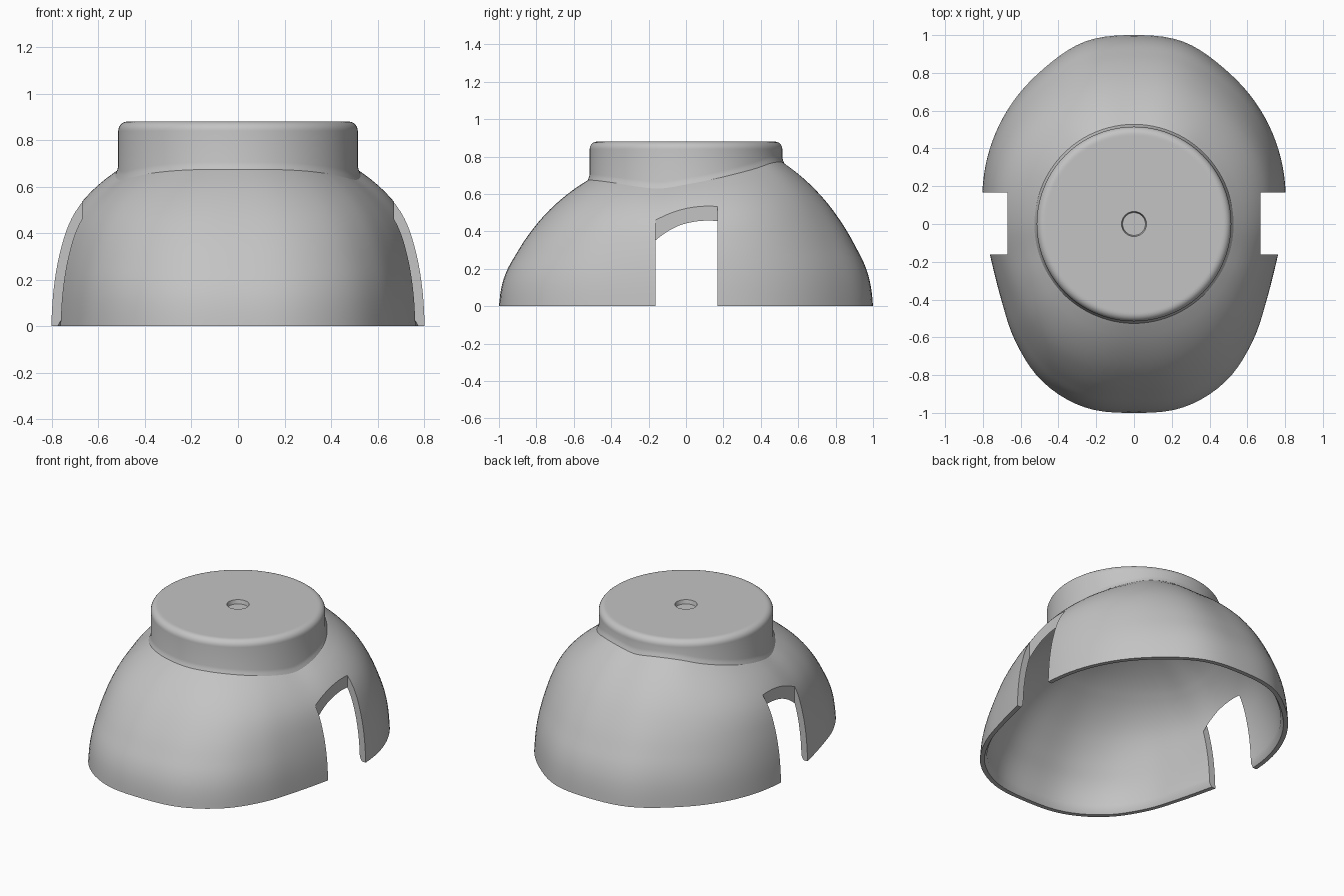
import bpy, bmesh, math
from math import sin, cos, pi

if "Cube" in bpy.data.objects:
    bpy.data.objects.remove(bpy.data.objects["Cube"], do_unlink=True)

GREY = (0.55, 0.55, 0.55, 1)
mat = bpy.data.materials.new("plain grey")
mat.use_nodes = True
mat.diffuse_color = GREY
mat.node_tree.nodes["Principled BSDF"].inputs["Base Color"].default_value = GREY

# Rim radius and collar seam height, every 15 degrees from front to back
RIM = [1, 1.005, .965, .885, .81, .78, .795, .828, .868, .91, .952, 1, 1]
SEAM = [.69, .69, .685, .675, .66, .65, .67, .695, .725, .755, .785, .79, .78]
# Bulge of the wall from rim to collar, at the ends and at the sides
END = [1, .985, .955, .9, .82, .735, .635, .52, .38, .21, 0]
SIDE = [1, .99, .975, .95, .915, .865, .8, .7, .54, .31, 0]
SEGMENTS = 120
NECK = 0.5
CROWN = 0.81
DROP = 0.055


def spline(values, t, mirror=False):
    """Smooth curve through evenly spaced values, t from 0 to 1."""
    last = len(values) - 1
    x = min(max(t, 0), 1) * last
    i = min(int(x), last - 1)
    f = x - i

    def at(k):
        if 0 <= k <= last:
            return values[k]
        inner = values[-k] if k < 0 else values[2 * last - k]
        if mirror:
            return inner
        return 2 * values[0 if k < 0 else last] - inner

    a, b, c, d = (at(i + k) for k in (-1, 0, 1, 2))
    return b + f * (c - a + f * (2*a - 5*b + 4*c - d + f * (3*(b - c) + d - a))) / 2


def around(values, angle):
    """Read a front-to-back list at any angle, same on left and right."""
    return spline(values, (math.asin(max(-1, min(1, sin(angle)))) + pi / 2) / pi, True)


def loft(name, rings):
    """Skin rings, each a function of angle giving (radius, height); cap both ends."""
    bm = bmesh.new()
    loops = []
    for ring in rings:
        loop = []
        for i in range(SEGMENTS):
            a = 2 * pi * i / SEGMENTS
            r, z = ring(a)
            loop.append(bm.verts.new((r * cos(a), r * sin(a), z)))
        loops.append(loop)
    for low, high in zip(loops, loops[1:]):
        for i in range(SEGMENTS):
            j = (i + 1) % SEGMENTS
            bm.faces.new((low[i], low[j], high[j], high[i]))
    bm.faces.new(loops[0])
    bm.faces.new(loops[-1])
    bmesh.ops.recalc_face_normals(bm, faces=bm.faces)
    mesh = bpy.data.meshes.new(name)
    bm.to_mesh(mesh)
    bm.free()
    obj = bpy.data.objects.new(name, mesh)
    bpy.context.collection.objects.link(obj)
    mesh.materials.append(mat)
    return obj


def wall(w, thick, drop):
    """Ring on the wall at fraction w of its height."""
    def ring(a):
        side = cos(a) ** 2
        u = spline(END, w) * (1 - side) + spline(SIDE, w) * side
        return (NECK + (around(RIM, a) - thick - NECK) * u,
                (around(SEAM, a) - drop) * w)
    return ring


def crown(f, drop):
    """Ring on the closed crown under the collar."""
    def ring(a):
        h = around(SEAM, a)
        return NECK * f, h + (CROWN - h) * (1 - f * f) - drop
    return ring


def finish(obj, angle):
    bpy.ops.object.select_all(action='DESELECT')
    obj.select_set(True)
    bpy.context.view_layer.objects.active = obj
    bpy.ops.object.shade_smooth_by_angle(angle=math.radians(angle))


# Hollow shell: inner crown, inner wall, rim softened inside, outer wall, outer crown
STEPS = 24
levels = [i / STEPS for i in range(STEPS + 1)]
crowns = [.85, .7, .5, .3, .1, .01]
rings = [crown(f, DROP) for f in reversed(crowns)]
rings += [wall(w, .042, DROP) for w in reversed(levels[1:])]
rings.append(lambda a: (around(RIM, a) - .028, 0))
rings += [wall(w, 0, 0) for w in levels]
rings += [crown(f, 0) for f in crowns]
shell = loft("domed_shell", rings)

# Open slots on both sides
for s in (-1, 1):
    bpy.ops.mesh.primitive_cube_add(size=1, location=(s * 0.97, 0.003, 0.4))
    cutter = bpy.context.object
    cutter.name = "slot_cutter"
    cutter.scale = (0.6, 0.33, 1.2)
    cutter.hide_render = True
    bpy.context.view_layer.update()
    mod = shell.modifiers.new("slot", 'BOOLEAN')
    mod.operation = 'DIFFERENCE'
    mod.solver = 'EXACT'
    mod.object = cutter
    bpy.ops.object.select_all(action='DESELECT')
    shell.select_set(True)
    bpy.context.view_layer.objects.active = shell
    bpy.ops.object.modifier_apply(modifier=mod.name)
    bpy.data.objects.remove(cutter, do_unlink=True)
finish(shell, 35)


# Round collar on top, with a small filleted foot, soft top edge and centre dimple
def foot(r, lift):
    return lambda a: (r, around(SEAM, a) + lift)


def level(r, z):
    return lambda a: (r, z)


# The hidden underside follows the crown so it stays inside the shell wall
collar_rings = [crown(f, .02) for f in (.05, .3, .6, .85, 1)]
collar_rings += [foot(.53, -.025), foot(.52, -.003), foot(.515, .015)]
for i in range(7):
    t = i / 6 * pi / 2
    collar_rings.append(level(.475 + .04 * cos(t), .84 + .04 * sin(t)))
collar_rings += [level(.465, .88), level(.066, .88), level(.06, .855)]
collar = loft("round_collar", collar_rings)
finish(collar, 35)
